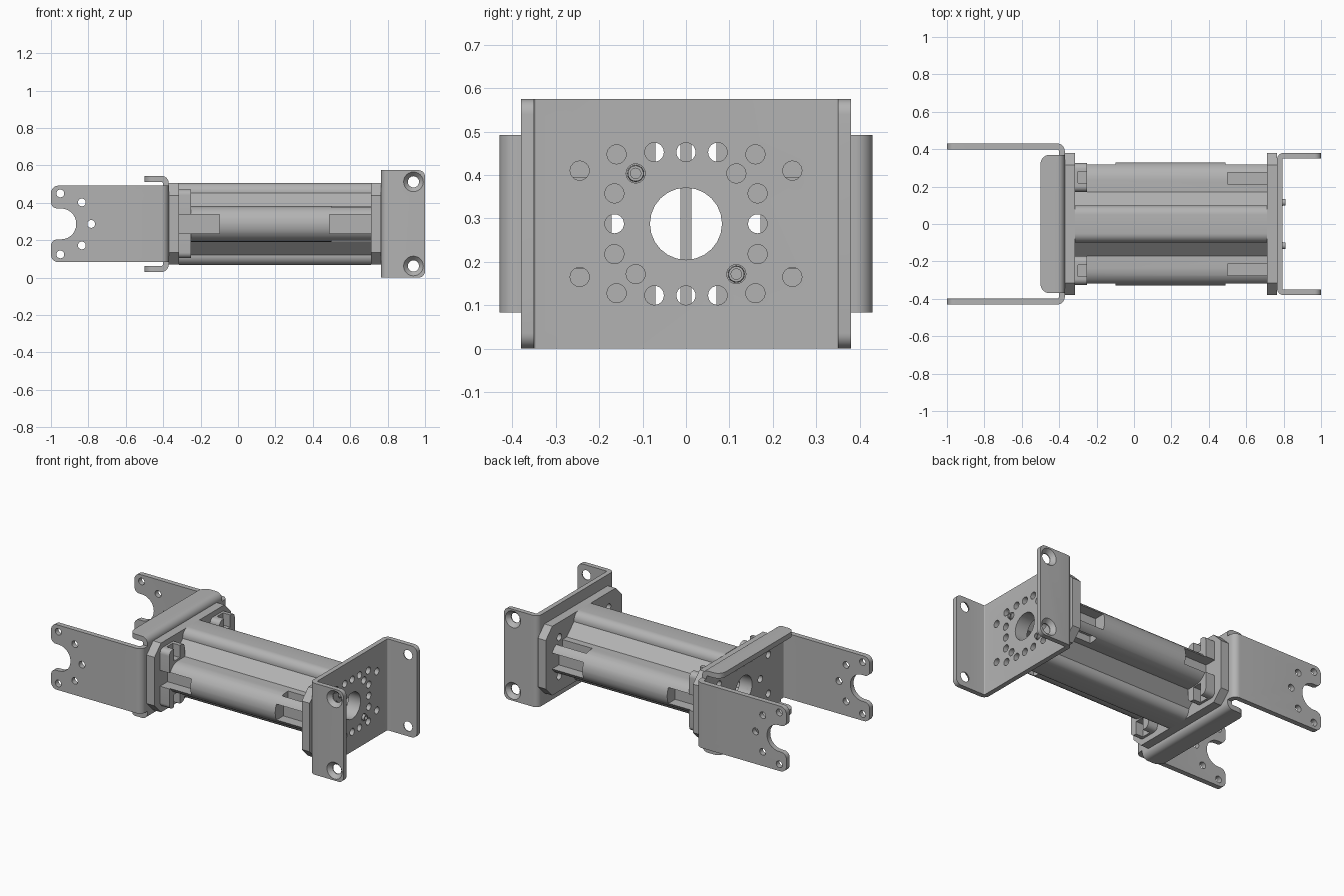
import bpy, bmesh, math
from mathutils import Vector, Matrix

cube = bpy.data.objects.get("Cube")
if cube:
    bpy.data.objects.remove(cube, do_unlink=True)

MID = 0.2875  # height of the long axis
grey = bpy.data.materials.new("metal grey")
grey.use_nodes = True
GREY = (0.45, 0.45, 0.45, 1)
grey.diffuse_color = GREY
grey.node_tree.nodes["Principled BSDF"].inputs["Base Color"].default_value = GREY


def fillet(corners, steps=7):
    """Round each (a, b, radius) corner of a closed outline."""
    out = []
    for i, (a, b, r) in enumerate(corners):
        p = Vector((a, b))
        if not r:
            out.append(p)
            continue
        u = (Vector(corners[i - 1][:2]) - p).normalized()
        v = (Vector(corners[(i + 1) % len(corners)][:2]) - p).normalized()
        half = u.angle(v) / 2
        c = p + (u + v).normalized() * r / math.sin(half)
        s = p + u * r / math.tan(half) - c
        e = p + v * r / math.tan(half) - c
        turn = math.atan2(s.x * e.y - s.y * e.x, s.dot(e))
        for k in range(steps + 1):
            t = turn * k / steps
            out.append(c + Matrix.Rotation(t, 2) @ s)
    return out


def place(axis, a, b, h):
    return {"x": (h, a, b), "y": (a, h, b), "z": (a, b, h)}[axis]


def finish(name, bm):
    bmesh.ops.recalc_face_normals(bm, faces=bm.faces)
    mesh = bpy.data.meshes.new(name)
    bm.to_mesh(mesh)
    bm.free()
    mesh.materials.append(grey)
    ob = bpy.data.objects.new(name, mesh)
    bpy.context.collection.objects.link(ob)
    return ob


def prism(name, corners, axis, lo, hi):
    bm = bmesh.new()
    pts = fillet(corners)
    ends = [[bm.verts.new(place(axis, p.x, p.y, h)) for p in pts] for h in (lo, hi)]
    for ring in ends:
        bm.faces.new(ring)
    for i in range(len(pts)):
        bm.faces.new((ends[0][i - 1], ends[0][i], ends[1][i], ends[1][i - 1]))
    return finish(name, bm)


def rods(name, spots, axis, lo, hi, r1, r2=None):
    """One round rod (or cone) at every spot."""
    bm = bmesh.new()
    n = 24
    for a, b in spots:
        ends = []
        for h, r in ((lo, r1), (hi, r1 if r2 is None else r2)):
            ends.append([bm.verts.new(place(axis, a + r * math.cos(k * math.tau / n),
                                            b + r * math.sin(k * math.tau / n), h)) for k in range(n)])
            bm.faces.new(ends[-1])
        for i in range(n):
            bm.faces.new((ends[0][i - 1], ends[0][i], ends[1][i], ends[1][i - 1]))
    return finish(name, bm)


def rect(a0, a1, b0, b1, r=0):
    return [(a0, b0, r), (a1, b0, r), (a1, b1, r), (a0, b1, r)]


def combine(ob, tool, op="DIFFERENCE"):
    mod = ob.modifiers.new("cut", "BOOLEAN")
    mod.operation, mod.solver, mod.object = op, "EXACT", tool
    bpy.context.view_layer.update()
    bpy.context.view_layer.objects.active = ob
    bpy.ops.object.modifier_apply(modifier=mod.name)
    bpy.data.objects.remove(tool, do_unlink=True)


def channel(x0, x1, mid, w, t, r):
    """U outline with its web at x0 and its flange tips at x1."""
    s = 1 if x1 > x0 else -1
    xi, q = x0 + s * t, r - t
    return [(x1, mid - w, 0), (x0, mid - w, r), (x0, mid + w, r), (x1, mid + w, 0),
            (x1, mid + w - t, 0), (xi, mid + w - t, q), (xi, mid - w + t, q), (x1, mid - w + t, 0)]


def four(a, b):
    return [(sa * a, MID + sb * b) for sa in (-1, 1) for sb in (-1, 1)]


# Hole patterns shared by the plates
through = four(0.245, 0.1225) + [(s * 0.165, MID) for s in (-1, 1)] \
    + [(0, MID + s * 0.165) for s in (-1, 1)] + four(0.073, 0.165)
extra = four(0.16, 0.16) + four(0.165, 0.07) + four(0.116, 0.116)


def drill(ob, lo, hi, spots):
    combine(ob, rods("drill", spots, "x", lo, hi, 0.022))
    combine(ob, rods("bore", [(0, MID)], "x", lo, hi, 0.083))


# Wide end bracket with countersunk flanges
end_bracket = prism("end_bracket", channel(0.765, 1.0, 0, 0.38, 0.03, 0.035), "z", 0, 0.575)
outline = [(0.7, 0, 0), (1.0, 0, 0.035), (1.0, 0.575, 0.035), (0.7, 0.575, 0)]
combine(end_bracket, prism("outline", outline, "y", -0.5, 0.5), "INTERSECT")
drill(end_bracket, 0.72, 0.85, through + extra)
flange_holes = [(0.938, MID + s * 0.225) for s in (-1, 1)]
combine(end_bracket, rods("drill", flange_holes, "y", -0.5, 0.5, 0.03))
for s in (-1, 1):
    combine(end_bracket, rods("sink", flange_holes, "y", s * 0.35, s * 0.39, 0.025, 0.062))

# Fork bracket: two long notched arms plus short top and bottom lips
fork_bracket = prism("fork_bracket", channel(-0.37, -1.0, 0, 0.43, 0.032, 0.04), "z", 0.083, 0.492)
fork = [(-0.3, 0.083, 0), (-0.3, 0.492, 0), (-1, 0.492, 0.04), (-1, 0.37, 0.035),
        (-0.865, 0.37, 0.081), (-0.865, 0.205, 0.081), (-1, 0.205, 0.035), (-1, 0.083, 0.04)]
combine(fork_bracket, prism("outline", fork, "y", -0.5, 0.5), "INTERSECT")
arm_holes = [(-0.95, MID + s * 0.163) for s in (-1, 1)] + \
    [(-0.835, MID + s * 0.115) for s in (-1, 1)] + [(-0.785, MID)]
combine(fork_bracket, rods("drill", arm_holes, "y", -0.5, 0.5, 0.021))
lips = prism("lips", channel(-0.37, -0.5, MID, 0.257, 0.032, 0.04), "y", -0.37, 0.37)
lip_shape = [(-0.3, -0.37, 0), (-0.3, 0.37, 0), (-0.5, 0.37, 0.05), (-0.5, -0.37, 0.05)]
combine(lips, prism("outline", lip_shape, "z", -0.1, 0.7), "INTERSECT")
combine(fork_bracket, lips, "UNION")
drill(fork_bracket, -0.45, -0.35, through)

# Chamfered end plates
w, h, c = 0.38, 0.2175, 0.065
plate = [(-w, MID - h + c, 0), (-w + c, MID - h, 0), (w - c, MID - h, 0), (w, MID - h + c, 0),
         (w, MID + h - c, 0), (w - c, MID + h, 0), (-w + c, MID + h, 0), (-w, MID + h - c, 0)]
parts = [end_bracket, fork_bracket]
for name, lo, hi in (("right_end_plate", -0.37, -0.315), ("left_end_plate", 0.71, 0.765)):
    ob = prism(name, plate, "x", lo, hi)
    drill(ob, lo - 0.02, hi + 0.02, through)
    parts.append(ob)

# Four-lobed body tube: quarter outline mirrored round
quarter = [(0.1, 0.22, 0.05), (0.1, 0.165, 0), (0.172, 0.096, 0), (0.33, 0.096, 0.092)]
right_half = quarter + [(a, -b, r) for a, b, r in reversed(quarter)]
body = right_half + [(-a, b, r) for a, b, r in reversed(right_half)]
tube = prism("body_tube", [(a, MID + b, r) for a, b, r in body], "x", -0.315, 0.71)
bay = [(0.07, 0.19, 0), (0.07, 0.12, 0), (0.12, 0.07, 0), (0.2, 0.07, 0)]
bay = [(0.013, 0.19, 0)] + bay
bay += [(a, -b, r) for a, b, r in reversed(bay)]
for s in (-1, 1):
    combine(tube, prism("hollow", [(s * a, MID + b, r) for a, b, r in bay], "x", -0.4, 0.8))

# Screw slots at both ends of the side lobes
for s in (-1, 1):
    y0, y1 = sorted((s * 0.25, s * 0.4))
    for x0, x1 in ((-0.4, -0.1), (0.49, 0.8)):
        combine(tube, prism("slot", rect(y0, y1, MID - 0.05, MID + 0.05), "x", x0, x1))
    y0, y1 = sorted((s * 0.215, s * 0.275))
    for z0, z1 in ((0.34, 0.45), (0.12, 0.235)):
        combine(tube, prism("slot", rect(y0, y1, z0, z1), "x", 0.5, 0.8))
parts.append(tube)

# Notched clips beside the fork end
for s, side in ((-1, "front"), (1, "back")):
    y0, y1 = sorted((s * 0.172, s * 0.325))
    clip = prism(side + "_clip", rect(y0, y1, 0.105, 0.472, 0.03), "x", -0.317, -0.25)
    y0, y1 = sorted((s * 0.22, s * 0.28))
    for z0, z1 in ((0.05, 0.185), (0.395, 0.52)):
        combine(clip, prism("notch", rect(y0, y1, z0, z1), "x", -0.3, -0.2))
    y0, y1 = sorted((s * 0.25, s * 0.4))
    combine(clip, prism("notch", rect(y0, y1, MID - 0.05, MID + 0.05), "x", -0.4, -0.2))
    parts.append(clip)

# Hollow screw tips in the wide bracket
tips = [(-0.116, MID + 0.116), (0.116, MID - 0.116)]
screws = rods("screw_tips", tips, "x", 0.72, 0.81, 0.021, 0.018)
combine(screws, rods("bore", tips, "x", 0.79, 0.85, 0.012))
parts.append(screws)

bpy.ops.object.select_all(action="DESELECT")
for ob in parts:
    ob.select_set(True)
bpy.context.view_layer.objects.active = end_bracket
bpy.ops.object.shade_smooth_by_angle(angle=math.radians(30))
